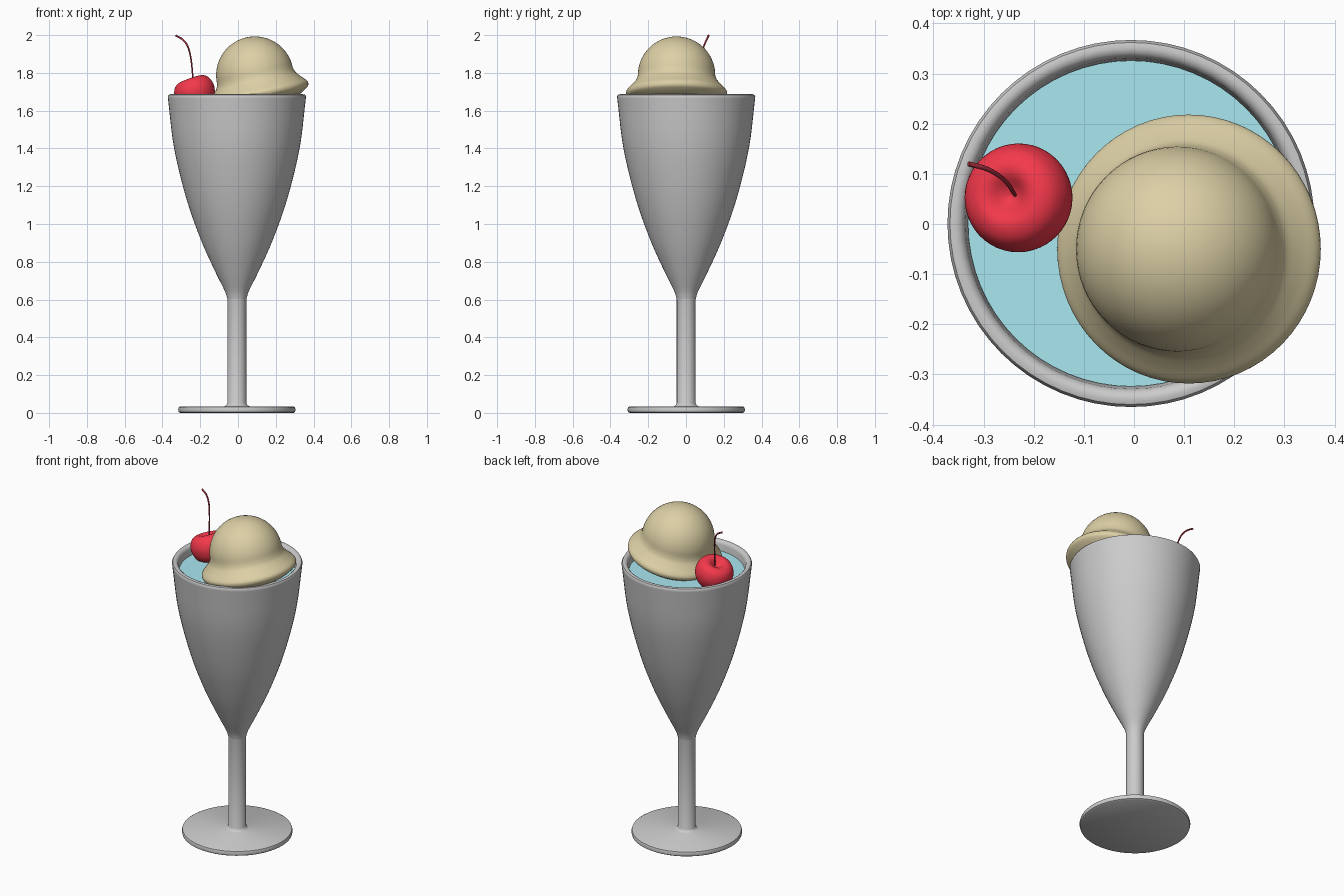
import bpy, bmesh, math
from mathutils import Vector, Matrix

if "Cube" in bpy.data.objects:
    bpy.data.objects.remove(bpy.data.objects["Cube"])

CX, CY = -0.006, 0.001   # axis of the glass


def material(name, rgb):
    m = bpy.data.materials.new(name)
    m.diffuse_color = (*rgb, 1)
    m.use_nodes = True
    m.node_tree.nodes["Principled BSDF"].inputs["Base Color"].default_value = m.diffuse_color
    return m


def smooth_path(pts, steps=5):
    """Catmull-Rom curve through the points."""
    p = [Vector(q) for q in pts]
    p = [2 * p[0] - p[1]] + p + [2 * p[-1] - p[-2]]
    out = []
    for a, b, c, d in zip(p, p[1:], p[2:], p[3:]):
        for i in range(steps):
            t = i / steps
            out.append(0.5 * (2 * b + (c - a) * t + (2 * a - 5 * b + 4 * c - d) * t * t
                              + (3 * b - a - 3 * c + d) * t ** 3))
    return out + [p[-2]]


def lathe(name, profile, loc, axis=(0, 0, 1), mat=None, segments=64):
    """Turn an (r, z) profile around the given axis."""
    bm = bmesh.new()
    vs = [bm.verts.new((max(r, 0), 0, z)) for r, z in profile]
    es = [bm.edges.new(pair) for pair in zip(vs, vs[1:])]
    bmesh.ops.spin(bm, geom=vs + es, cent=(0, 0, 0), axis=(0, 0, 1),
                   angle=math.tau, steps=segments)
    bmesh.ops.remove_doubles(bm, verts=bm.verts, dist=0.0002)
    bmesh.ops.recalc_face_normals(bm, faces=bm.faces)
    rot = Vector((0, 0, 1)).rotation_difference(Vector(axis)).to_matrix().to_4x4()
    bm.transform(Matrix.Translation(loc) @ rot)
    me = bpy.data.meshes.new(name)
    bm.to_mesh(me)
    bm.free()
    ob = bpy.data.objects.new(name, me)
    bpy.context.collection.objects.link(ob)
    if mat:
        me.materials.append(mat)
    bpy.ops.object.select_all(action='DESELECT')
    ob.select_set(True)
    bpy.context.view_layer.objects.active = ob
    bpy.ops.object.shade_smooth_by_angle(angle=math.radians(40))
    return ob


# Glass: foot, stem, bowl outside, rounded rim, bowl inside
bowl = [tuple(v) for v in smooth_path([(0.052, 0.61), (0.066, 0.65), (0.118, 0.755), (0.19, 0.915),
                                      (0.266, 1.13), (0.332, 1.4), (0.365, 1.665)])]
inner = [tuple(v) for v in smooth_path([(0.33, 1.665), (0.297, 1.4), (0.232, 1.13), (0.155, 0.915),
                                       (0.082, 0.755), (0, 0.68)])]
foot = [(0, 0), (0.3, 0), (0.308, 0.005), (0.311, 0.017), (0.307, 0.03), (0.298, 0.035),
        (0.066, 0.035), (0.056, 0.04), (0.05, 0.052), (0.05, 0.6)]
rim = [(0.366, 1.675), (0.361, 1.684), (0.351, 1.687), (0.341, 1.684), (0.333, 1.677)]
lathe("glass", foot + bowl + rim + inner, (CX, CY, 0))

# Drink filling the bowl
drink_wall = [(r, z) for r, z in inner if z < 1.62]
lathe("drink", [(0, 1.63), (0.325, 1.63)] + drink_wall, (CX, CY, 0),
      mat=material("drink_blue", (0.4, 0.8, 0.88)))

# Ice cream scoop: dome with flared skirt, leaning left
dome = [(0.205 * math.sin(a), 0.1 + 0.205 * math.cos(a))
        for a in (math.radians(5 * i) for i in range(18))]
skirt = [tuple(v) for v in smooth_path([(0.205, 0.098), (0.214, 0.072), (0.238, 0.043), (0.262, 0.018),
                                       (0.268, 0), (0.257, -0.02), (0.205, -0.05),
                                       (0.13, -0.07), (0, -0.08)], 4)]
tilt = math.radians(12)
lathe("ice_cream_scoop", dome + skirt, (0.11, -0.05, 1.69), (-math.sin(tilt), 0, math.cos(tilt)),
      material("ice_cream", (0.72, 0.63, 0.38)))

# Cherry with a dimple, tipped sideways
cherry = smooth_path([(0, 0.042), (0.018, 0.05), (0.042, 0.068), (0.066, 0.07), (0.092, 0.053),
                      (0.107, 0.018), (0.106, -0.02), (0.088, -0.06), (0.05, -0.088), (0, -0.095)], 4)
lathe("cherry", [tuple(v) for v in cherry], (-0.23, 0.052, 1.7), (-0.33, 0.08, 0.94),
      material("cherry_red", (0.9, 0.04, 0.07)), 48)

# Cherry stem
cu = bpy.data.curves.new("cherry_stem", 'CURVE')
cu.dimensions = '3D'
cu.bevel_depth = 0.004
cu.bevel_resolution = 3
cu.use_fill_caps = True
path = smooth_path([(-0.236, 0.056, 1.725), (-0.241, 0.064, 1.8), (-0.25, 0.078, 1.88),
                    (-0.266, 0.094, 1.94), (-0.294, 0.11, 1.977), (-0.33, 0.12, 1.998)])
sp = cu.splines.new('POLY')
sp.points.add(len(path) - 1)
for i, v in enumerate(path):
    sp.points[i].co = (*v, 1)
    sp.points[i].radius = 0.9 + 0.4 * i / len(path)
cu.materials.append(material("stem_red", (0.4, 0.03, 0.05)))
bpy.context.collection.objects.link(bpy.data.objects.new("cherry_stem", cu))
